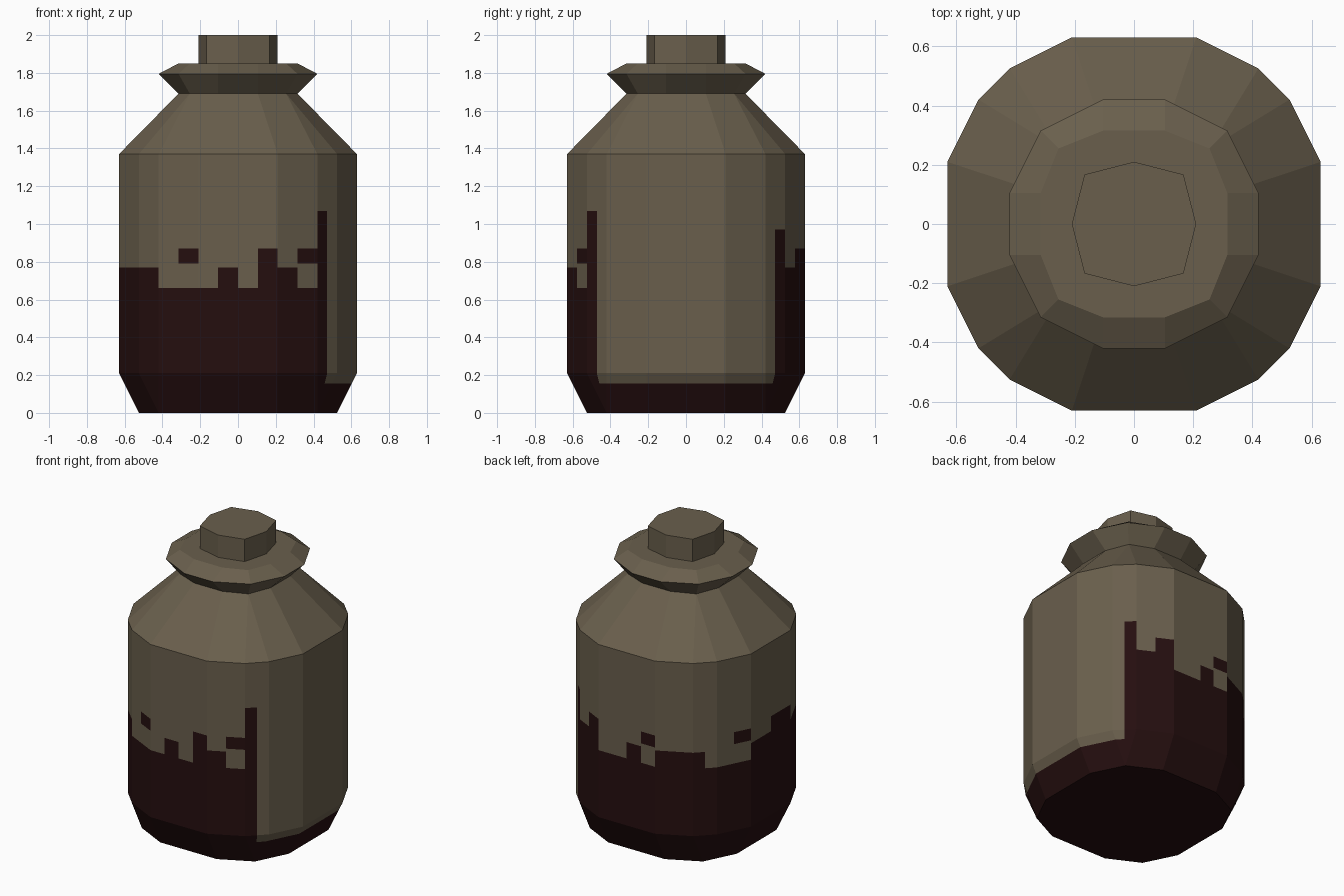
import bpy, bmesh, math

if "Cube" in bpy.data.objects:
    bpy.data.objects.remove(bpy.data.objects["Cube"])

U = 0.105  # width of one paint column


def material(name, rgb):
    m = bpy.data.materials.new(name)
    m.diffuse_color = (*rgb, 1)
    m.use_nodes = True
    m.node_tree.nodes["Principled BSDF"].inputs["Base Color"].default_value = m.diffuse_color
    return m


clay = material("dusty clay", (0.142, 0.114, 0.073))
paint = material("dark red paint", (0.0185, 0.0045, 0.0048))


def ring(z, a, b, c, d):
    """Faceted square-ish ring, four points per quadrant."""
    pts = []
    for q in range(4):
        t = q * math.pi / 2
        co, si = round(math.cos(t)), round(math.sin(t))
        for x, y in ((b, a), (d, c), (c, d), (a, b)):
            pts.append((x * co - y * si, x * si + y * co, z))
    return pts


def loft(rings):
    """Join rings into a closed shell, merging doubled corner points."""
    bm = bmesh.new()
    loops = [[bm.verts.new(p) for p in ring(*r)] for r in rings]
    for lo, hi in zip(loops, loops[1:]):
        for i in range(16):
            j = (i + 1) % 16
            bm.faces.new((lo[i], lo[j], hi[j], hi[i]))
    bm.faces.new(loops[0][::-1])
    bm.faces.new(loops[-1])
    bmesh.ops.remove_doubles(bm, verts=bm.verts, dist=0.0005)
    return bm


def finish(bm, name, mats):
    bmesh.ops.recalc_face_normals(bm, faces=bm.faces)
    me = bpy.data.meshes.new(name)
    bm.to_mesh(me)
    bm.free()
    for m in mats:
        me.materials.append(m)
    ob = bpy.data.objects.new(name, me)
    bpy.context.collection.objects.link(ob)
    return ob


def cut(bm, faces, co, no):
    geom = set(faces)
    for f in faces:
        geom.update(f.edges)
        geom.update(f.verts)
    bmesh.ops.bisect_plane(bm, geom=list(geom), dist=1e-5, plane_co=co, plane_no=no)


# Jar body: base, straight wall and sloping shoulder
bm = loft([
    (0.0, 0.21, 0.525, 0.42, 0.42),
    (0.21, 0.21, 0.63, 0.42, 0.525),
    (1.37, 0.21, 0.63, 0.42, 0.525),
    (1.69, 0.105, 0.315, 0.255, 0.255),
])

# Cut the wall along the paint levels and columns
for z in (0.155, 0.66, 0.77, 0.79, 0.87, 0.97, 1.07):
    cut(bm, list(bm.faces), (0, 0, z), (0, 0, 1))


def wall():
    return [f for f in bm.faces if 0.155 < f.calc_center_median().z < 1.07]


for no in ((1, 1, 0), (1, -1, 0)):
    cut(bm, wall(), (0, 0, 0), no)
for k in range(-4, 5):
    # front and back columns run along x, left columns along y
    cut(bm, [f for f in wall() if abs(f.calc_center_median().y) > abs(f.calc_center_median().x)],
        (k * U, 0, 0), (1, 0, 0))
    cut(bm, [f for f in wall() if -f.calc_center_median().x > abs(f.calc_center_median().y)],
        (0, k * U, 0), (0, 1, 0))

# Paint heights per column, and columns holding a loose splash
HEIGHTS = {
    "front": [.77, .66, .66, .66, .77, .66, .87, .77, .66, 1.07],
    "back": [.77, .77, .77, .66, .77, .66, .66, .87, .77, .97],
    "left": [.77, .77, .77, .87, .87, .77, .77, .66, .66, .66],
}
SPLASH = {("front", 2), ("front", 8), ("back", 3), ("left", 7)}


def is_painted(c):
    if c.z < 0.155:
        return True
    if c.x > abs(c.y):
        return False  # bare right side
    if abs(c.y) > abs(c.x):
        side, t = ("front" if c.y < 0 else "back"), c.x
    else:
        side, t = "left", c.y
    col = min(9, max(0, math.floor(t / U) + 5))
    return c.z < HEIGHTS[side][col] or ((side, col) in SPLASH and 0.79 < c.z < 0.87)


for f in bm.faces:
    f.material_index = int(is_painted(f.calc_center_median()))
finish(bm, "jar_body", [clay, paint])

# Flared rim
finish(loft([
    (1.69, 0.105, 0.315, 0.255, 0.255),
    (1.795, 0.105, 0.42, 0.315, 0.315),
    (1.85, 0.105, 0.315, 0.255, 0.255),
]), "jar_rim", [clay])

# Eight-sided stopper
finish(loft([
    (1.84, 0.0, 0.21, 0.167, 0.167),
    (2.0, 0.0, 0.21, 0.167, 0.167),
]), "stopper", [clay])
